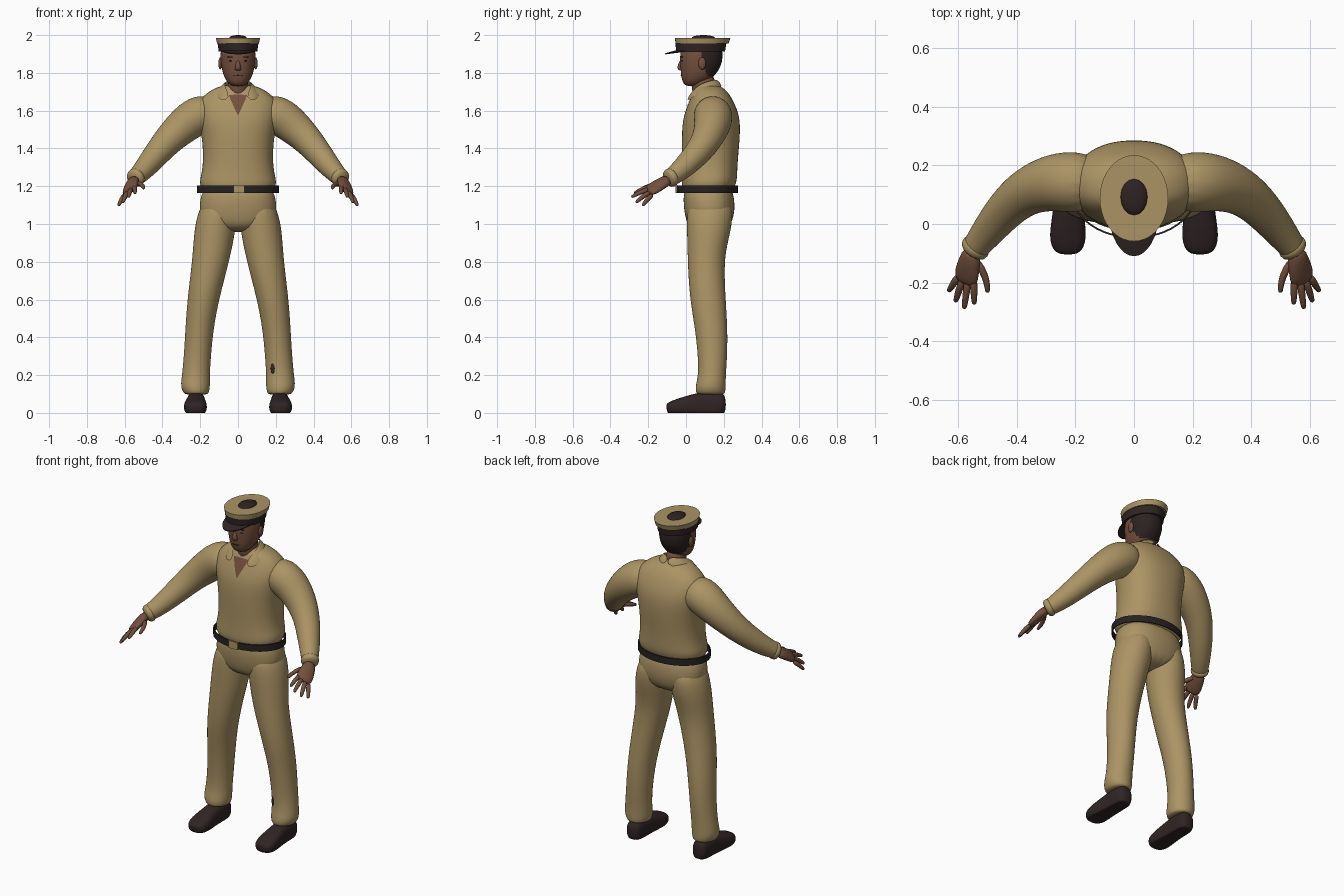
import bpy, bmesh
from math import sin, cos, pi, radians, copysign
from mathutils import Vector

cube = bpy.data.objects.get("Cube")
if cube:
    bpy.data.objects.remove(cube)


def material(name, color):
    m = bpy.data.materials.new(name)
    m.use_nodes = True
    m.diffuse_color = (*color, 1)
    bsdf = m.node_tree.nodes["Principled BSDF"]
    bsdf.inputs["Base Color"].default_value = (*color, 1)
    bsdf.inputs["Roughness"].default_value = 0.8
    return m


KHAKI = material("khaki cloth", (0.41, 0.295, 0.13))
SKIN = material("brown skin", (0.175, 0.08, 0.048))
HAIR = material("dark hair", (0.026, 0.016, 0.015))
LEATHER = material("dark leather", (0.03, 0.018, 0.018))
BLACK = material("black belt", (0.02, 0.016, 0.016))


def finish(name, bm, mat, subdiv=0, mirror=False, thick=0, angle=50):
    """Turn a bmesh into a shaded object with its modifiers applied."""
    bmesh.ops.recalc_face_normals(bm, faces=bm.faces)
    mesh = bpy.data.meshes.new(name)
    bm.to_mesh(mesh)
    bm.free()
    mesh.materials.append(mat)
    ob = bpy.data.objects.new(name, mesh)
    bpy.context.collection.objects.link(ob)
    bpy.ops.object.select_all(action='DESELECT')
    bpy.context.view_layer.objects.active = ob
    ob.select_set(True)
    if thick:
        ob.modifiers.new("Thickness", 'SOLIDIFY').thickness = thick
    if subdiv:
        mod = ob.modifiers.new("Smooth", 'SUBSURF')
        mod.levels = subdiv
    if mirror:
        ob.modifiers.new("Mirror", 'MIRROR').use_mirror_merge = False
    for mod in list(ob.modifiers):
        bpy.ops.object.modifier_apply(modifier=mod.name)
    bpy.ops.object.shade_smooth_by_angle(angle=radians(angle))
    return ob


def loft(name, rows, mat, side=None, n=16, power=2, cap=True, subdiv=1, **kw):
    """Skin oval rings (x, y, z, rx, ry); with side they follow the path."""
    bm = bmesh.new()
    rings = []
    pts = [Vector(r[:3]) for r in rows]
    for i, row in enumerate(rows):
        u, v = Vector((1, 0, 0)), Vector((0, 1, 0))
        if side:
            t = (pts[min(i + 1, len(pts) - 1)] - pts[max(i - 1, 0)]).normalized()
            v = t.cross(Vector(side)).normalized()
            u = v.cross(t)
        ring = []
        for k in range(n):
            c, s = cos(2 * pi * k / n), sin(2 * pi * k / n)
            c, s = (copysign(abs(w) ** (2 / power), w) for w in (c, s))
            ring.append(bm.verts.new(pts[i] + u * c * row[3] + v * s * row[-1]))
        rings.append(ring)
    for a, b in zip(rings, rings[1:]):
        for k in range(n):
            j = (k + 1) % n
            bm.faces.new((a[k], a[j], b[j], b[k]))
    if cap:
        bm.faces.new(rings[0])
        bm.faces.new(rings[-1])
    return finish(name, bm, mat, subdiv, **kw)


def strip(name, first, second, mat, **kw):
    """Sheet between two edges."""
    bm = bmesh.new()
    a, b = ([bm.verts.new(p) for p in edge] for edge in (first, second))
    for k in range(len(a) - 1):
        bm.faces.new((a[k], a[k + 1], b[k + 1], b[k]))
    return finish(name, bm, mat, **kw)


def blob(name, at, size, mat, **kw):
    """Scaled ball."""
    bm = bmesh.new()
    bmesh.ops.create_uvsphere(bm, u_segments=16, v_segments=10, radius=1)
    bmesh.ops.scale(bm, vec=size, verts=bm.verts)
    bmesh.ops.translate(bm, vec=at, verts=bm.verts)
    return finish(name, bm, mat, **kw)


# Shirt body
shirt = loft("shirt", [
    (0, .11, 1.15, .185, .13), (0, .122, 1.22, .208, .147),
    (0, .125, 1.26, .195, .147), (0, .127, 1.34, .184, .148),
    (0, .132, 1.47, .192, .156), (0, .135, 1.57, .218, .152),
    (0, .135, 1.65, .215, .118), (0, .13, 1.705, .155, .09),
    (0, .115, 1.74, .075, .055)], KHAKI, power=2.3, n=24, subdiv=2)

# Sleeves and cuffs
loft("sleeves", [
    (.12, .14, 1.6, .095), (.22, .145, 1.575, .108), (.29, .14, 1.52, .098),
    (.36, .115, 1.455, .084), (.42, .07, 1.385, .073), (.48, 0, 1.31, .062),
    (.53, -.065, 1.255, .05), (.556, -.1, 1.235, .043)],
    KHAKI, side=(0, 0, 1), subdiv=2, mirror=True)
loft("cuffs", [
    (.53, -.065, 1.253, .05), (.541, -.08, 1.246, .053),
    (.556, -.101, 1.235, .047)], KHAKI, side=(0, 0, 1), mirror=True)

# Trousers
loft("trouser_seat", [
    (0, .115, 1.22, .18, .125), (0, .122, 1.12, .205, .138),
    (0, .125, 1.04, .208, .132), (0, .12, .955, .12, .1)],
    KHAKI, n=24, power=2.3, subdiv=2)
loft("trouser_legs", [
    (.1, .127, 1.14, .085, .115), (.115, .126, 1.02, .112, .126),
    (.13, .115, .91, .108, .11), (.145, .105, .8, .1, .098),
    (.183, .114, .61, .086, .097), (.204, .134, .45, .076, .088),
    (.215, .141, .3, .073, .079), (.223, .138, .2, .075, .074),
    (.226, .13, .14, .08, .082), (.222, .13, .11, .07, .08),
    (.22, .13, .095, .06, .07)], KHAKI, subdiv=2, mirror=True)
blob("trouser_tear", (.188, .076, .235), (.015, .008, .03), LEATHER)

# Shoes, pressed flat on the ground
shoes = loft("shoes", [
    (.222, .212, .045, .034, .045), (.222, .18, .045, .05, .068),
    (.222, .1, .045, .05, .07), (.224, .03, .04, .055, .058),
    (.226, -.04, .03, .065, .046), (.226, -.085, .025, .055, .035),
    (.226, -.104, .022, .03, .022)],
    LEATHER, side=(1, 0, 0), power=2.6, subdiv=2, mirror=True)
for vert in shoes.data.vertices:
    vert.co.z = max(vert.co.z, 0)

# Belt and buckle
loft("belt", [(0, .1125, z, .218, .162) for z in (1.165, 1.205)], BLACK,
     n=40, cap=False, subdiv=0, thick=.006)
bm = bmesh.new()
bmesh.ops.create_cube(bm, size=1)
bmesh.ops.scale(bm, vec=(.06, .01, .044), verts=bm.verts)
bmesh.ops.translate(bm, vec=(.005, -.051, 1.185), verts=bm.verts)
finish("belt_buckle", bm, KHAKI)

# Hands
ACROSS = (.78, 0, -.62)
loft("palms", [
    (.55, -.085, 1.238, .032, .028), (.562, -.13, 1.215, .042, .026),
    (.572, -.175, 1.187, .05, .022), (.577, -.205, 1.17, .042, .015)],
    SKIN, side=ACROSS, mirror=True)
fingers = {
    "index": ((.548, -.18, 1.2), (.545, -.275, 1.162)),
    "middle": ((.566, -.185, 1.187), (.58, -.29, 1.142)),
    "ring": ((.584, -.185, 1.172), (.61, -.266, 1.112)),
    "little": ((.598, -.175, 1.158), (.633, -.23, 1.096)),
    "thumb": ((.54, -.12, 1.22), (.5, -.235, 1.188))}
for label, (root, tip) in fingers.items():
    root, tip = Vector(root), Vector(tip)
    bend = Vector((-.014, 0, .004)) if label == "thumb" else Vector((0, 0, .006))
    path = [(*(root.lerp(tip, f) + bend * sin(pi * f)), r)
            for f, r in ((0, .015), (.5, .0135), (.88, .011), (1, .007))]
    loft(label + "_fingers", path, SKIN, side=ACROSS, n=8, mirror=True)

# Neck and the open shirt front
loft("neck", [(0, .105, 1.62, .05, .06), (0, .092, 1.72, .056, .064),
              (0, .09, 1.8, .058, .068)], SKIN)
heights = [1.585 + .13 * k / 8 for k in range(9)]
edges = [[(s * (.002 + (z - 1.585) * .42), -.04, z) for z in heights]
         for s in (-1, 0, 1)]
for label, edge in (("right", edges[0]), ("left", edges[2])):
    flap = strip("neck_opening_" + label, edge, edges[1], SKIN)
    wrap = flap.modifiers.new("Wrap", 'SHRINKWRAP')
    wrap.target = shirt
    wrap.offset = .004
    wrap.wrap_mode = 'ABOVE_SURFACE'

# Collar
strip("collar",
      [(0, .168, 1.77), (.045, .155, 1.768), (.074, .1, 1.756),
       (.07, .045, 1.73), (.034, .002, 1.665)],
      [(0, .2, 1.728), (.075, .18, 1.722), (.118, .11, 1.705),
       (.122, .045, 1.685), (.092, .0, 1.648)],
      KHAKI, thick=.008, mirror=True, subdiv=1)

# Head, with hair on the crown, back and temples
head = loft("head", [
    (0, .035, 1.728, .03, .035), (0, .045, 1.75, .058, .064),
    (0, .066, 1.79, .08, .094), (0, .08, 1.845, .092, .112),
    (0, .081, 1.9, .095, .115), (0, .085, 1.945, .088, .105),
    (0, .09, 1.975, .05, .065)], SKIN, n=20, power=2.2, subdiv=2)
head.data.materials.append(HAIR)
for face in head.data.polygons:
    c = face.center
    back_line = .078 + max(0, 1.85 - c.z) * .6
    if c.z > 1.91 or (c.y > back_line and c.z > 1.78):
        face.material_index = 1
blob("hair_crown", (0, .092, 1.985), (.046, .062, .015), HAIR)

# Face details
loft("nose", [(0, -.022, 1.872, .009, .008), (0, -.03, 1.845, .012, .013),
              (0, -.033, 1.822, .019, .017), (0, -.022, 1.81, .014, .01)],
     SKIN, n=10)
blob("ears", (.094, .085, 1.85), (.01, .02, .032), SKIN, mirror=True)
blob("eyes", (.034, -.02, 1.864), (.013, .006, .004), HAIR, mirror=True)
blob("eyebrows", (.036, -.021, 1.884), (.021, .006, .004), HAIR, mirror=True)
blob("mouth", (0, -.021, 1.785), (.024, .008, .003), LEATHER)
blob("chin", (0, .008, 1.752), (.027, .02, .016), SKIN)

# Peaked cap
loft("cap_band", [(0, .077, 1.912, .102, .129), (0, .079, 1.957, .108, .135)],
     LEATHER, n=40, subdiv=0)
loft("cap_crown", [(0, .085, 1.955, .111, .14), (0, .088, 1.985, .117, .147)],
     KHAKI, n=40, subdiv=0)
angles = [radians(a) for a in range(-54, 55, 9)]
inner = [Vector((.102 * sin(a), .078 - .129 * cos(a), 1.92)) for a in angles]
outer = [p + Vector((0, -.059, -.016)) * max(cos(a * 1.66), 0) ** .6
         for p, a in zip(inner, angles)]
strip("cap_visor", inner, outer, LEATHER, thick=.006)
